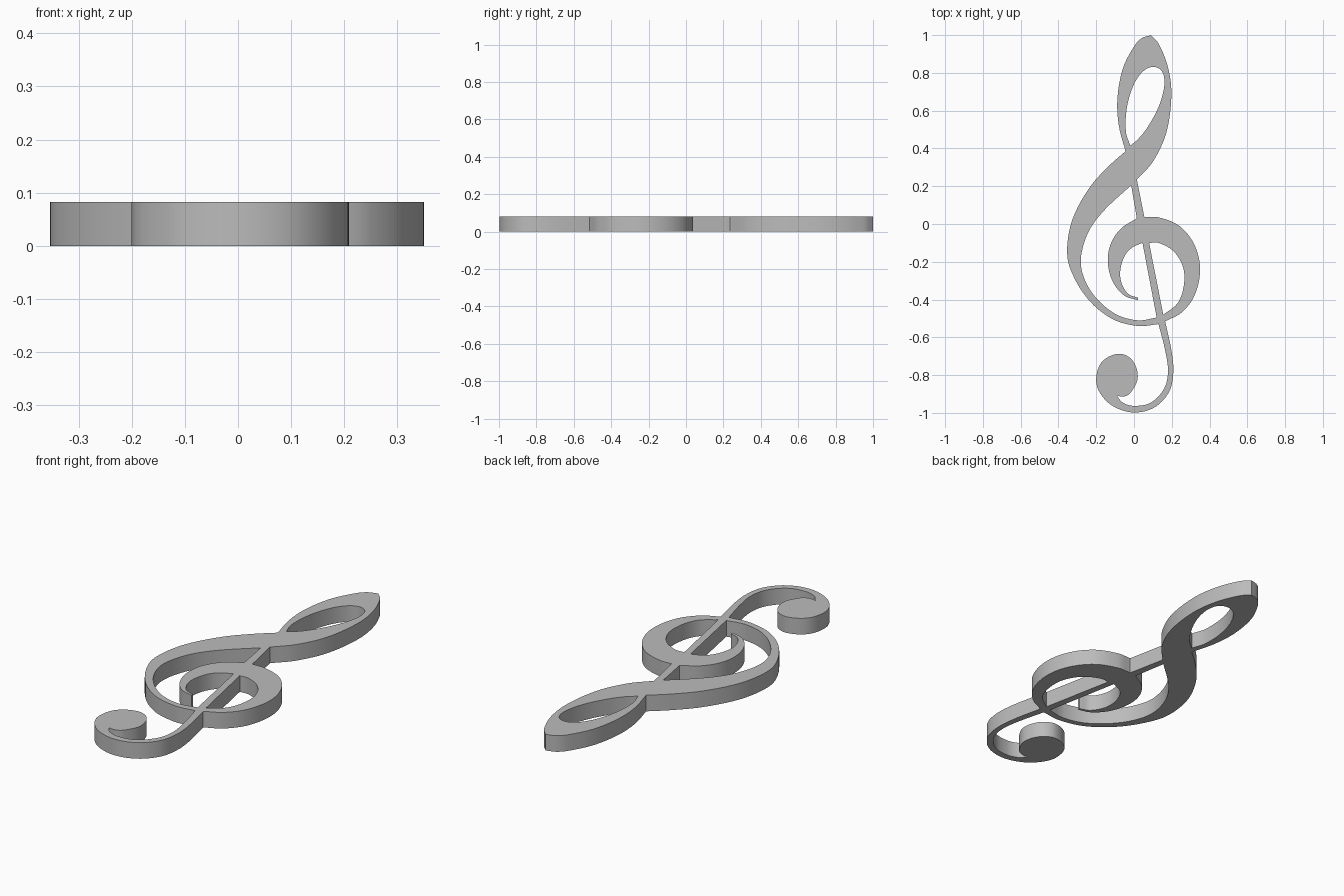
import bpy
from mathutils import Vector
from mathutils.geometry import interpolate_bezier

THICKNESS = 0.082
STEPS = 7

default_cube = bpy.data.objects.get("Cube")
if default_cube:
    bpy.data.objects.remove(default_cube, do_unlink=True)

grey = bpy.data.materials.new("plain grey")
grey.use_nodes = True
colour = (0.5, 0.5, 0.5, 1)
grey.diffuse_color = colour
grey.node_tree.nodes["Principled BSDF"].inputs["Base Color"].default_value = colour


def smooth_edge(points):
    """Sample a smooth path through points given in hundredths of a unit."""
    pts = [Vector((x, y, 0)) / 100 for x, y in points]
    last = len(pts) - 1
    tangents = [(pts[min(i + 1, last)] - pts[max(i - 1, 0)]).normalized()
                for i in range(last + 1)]
    path = []
    for i in range(last):
        reach = (pts[i + 1] - pts[i]).length / 3
        path += interpolate_bezier(pts[i], pts[i] + tangents[i] * reach,
                                   pts[i + 1] - tangents[i + 1] * reach,
                                   pts[i + 1], STEPS)[:-1]
    return path + [pts[last]]


def add_contour(curve, edges):
    """Join edges end to end, with a sharp corner at every join."""
    path = []
    for edge in edges:
        for point in smooth_edge(edge):
            if not path or (point - path[-1]).length > 0.0005:
                path.append(point)
    if (path[0] - path[-1]).length < 0.0005:
        path.pop()
    spline = curve.splines.new("POLY")
    spline.points.add(len(path) - 1)
    for target, point in zip(spline.points, path):
        target.co = (point.x, point.y, 0, 1)
    spline.use_cyclic_u = True


# Outer silhouette, clockwise from the tip of the upper loop
upper_loop_right = [(9, 100), (13, 95.5), (18, 83), (19.8, 68), (17, 48),
                    (10, 33), (1.5, 23.5)]
belly_right = [(5.5, 3.7), (13, 3.5), (24, -1), (32, -11), (35, -24),
               (32, -38), (25, -47), (16.5, -51.5)]
tail_outer = [(16.5, -51.5), (20, -68), (20.8, -79), (18.5, -89),
              (11, -97), (0, -99.8), (-11, -96.5), (-18, -89.5),
              (-20, -82), (-17, -73), (-8, -68.7), (-1, -72),
              (2, -81), (-1.5, -89), (-5, -91.3), (-9, -91)]
tail_inner = [(-9, -91), (-6, -94.5), (0, -96.3), (9, -94.5), (16, -87),
              (18, -78), (16.5, -67), (13, -53)]
sweep_outer = [(13, -53), (2, -54), (-12, -50), (-25, -39), (-34, -23),
               (-35.3, -11), (-32, 4), (-23, 20), (-13, 31), (-4.5, 38.5)]
upper_loop_left = [(-4.5, 38.5), (-8, 52), (-8.8, 66), (-6, 82),
                   (0, 94), (4, 98.3), (9, 100)]

# Teardrop opening in the upper loop
teardrop = [(-2, 41.5), (-4.3, 49), (-3.7, 62), (0, 74), (5, 81),
            (10.5, 83.2), (15, 80.5), (16, 73), (13, 62), (7, 51),
            (2, 44.8), (-2, 41.5)]

# Opening left of the stem, wrapping round the inner curl
curl_outer = [(1.5, 3), (-7, -2.5), (-12.5, -11), (-13.8, -21),
              (-11, -31), (-5, -38), (2, -40.3)]
curl_inner = [(2, -39), (-3, -37), (-6.5, -31.5), (-7.3, -25),
              (-5, -17), (-1, -12.5), (4.5, -10)]
sweep_inner = [(12, -49.5), (2, -51), (-10, -47.5), (-21, -38),
               (-27, -27), (-28, -17), (-24, -4), (-16, 7), (-1.5, 20.5)]

# Opening right of the stem
belly_inner = [(8, -10), (13, -10), (21, -14.5), (26, -23), (26.3, -33),
               (23, -42), (15.5, -48)]

curve = bpy.data.curves.new("treble_clef", "CURVE")
curve.dimensions = "2D"
curve.fill_mode = "BOTH"
curve.extrude = THICKNESS / 2
for contour in (
    [upper_loop_right, belly_right, tail_outer, tail_inner,
     sweep_outer, upper_loop_left],
    [teardrop],
    [curl_outer, curl_inner, sweep_inner],
    [belly_inner],
):
    add_contour(curve, contour)
curve.materials.append(grey)

# Turn the filled outline into one solid plate
clef = bpy.data.objects.new("treble_clef", curve)
clef.location.z = THICKNESS / 2
bpy.context.collection.objects.link(clef)
bpy.ops.object.select_all(action="DESELECT")
clef.select_set(True)
bpy.context.view_layer.objects.active = clef
bpy.ops.object.convert(target="MESH")
bpy.ops.object.mode_set(mode="EDIT")
bpy.ops.mesh.select_all(action="SELECT")
bpy.ops.mesh.remove_doubles(threshold=0.0001)
bpy.ops.mesh.normals_make_consistent(inside=False)
bpy.ops.object.mode_set(mode="OBJECT")
bpy.ops.object.shade_smooth_by_angle()
